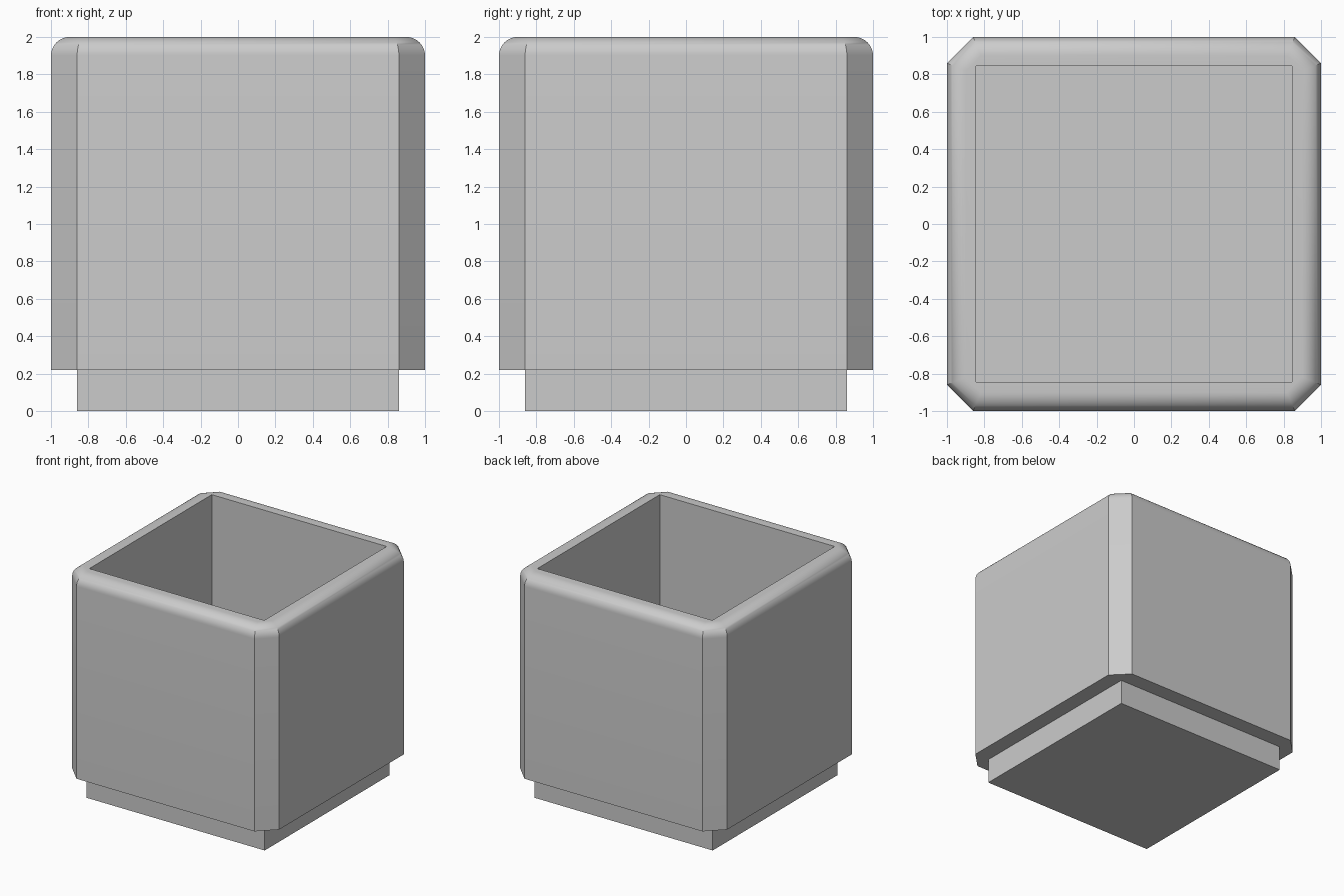
import bpy, bmesh, math

old = bpy.data.objects.get("Cube")
if old:
    bpy.data.objects.remove(old, do_unlink=True)

HALF, CHAMFER, RIM = 1.0, 0.14, 0.1      # outer half width, corner cut, rim radius
FOOT, INNER = 0.86, 0.845                # half widths of foot and cavity
FOOT_TOP, FLOOR, TOP = 0.22, 0.02, 2.0

grey = bpy.data.materials.new("plain grey")
grey.use_nodes = True
colour = (0.6, 0.6, 0.6, 1)
grey.diffuse_color = colour
grey.node_tree.nodes["Principled BSDF"].inputs["Base Color"].default_value = colour

bm = bmesh.new()


def turned(points, z):
    """Repeat the points of one corner around the four corners."""
    ring = []
    for x, y in points:
        assert x > 0 and y > 0
    for i in range(4):
        for x, y in points:
            for _ in range(i):
                x, y = -y, x
            ring.append(bm.verts.new((x, y, z)))
    return ring


def octagon(inset, z):
    a = HALF - inset
    b = HALF - CHAMFER - inset * math.tan(math.pi / 8)
    return turned([(a, b), (b, a)], z)


def square(half, z):
    return turned([(half, half)], z)


def loft(a, b):
    n = len(a)
    for i in range(n):
        j = (i + 1) % n
        bm.faces.new((a[i], a[j], b[j], b[i]))


def cap_to_square(octa, sq):
    """Flat band between the cut-corner outline and a square."""
    for i in range(4):
        j = (i + 1) % 4
        bm.faces.new((octa[2 * i], octa[2 * i + 1], sq[i]))
        bm.faces.new((octa[2 * i + 1], octa[2 * j], sq[j], sq[i]))


# Outer walls and rounded rim
walls = [octagon(0, FOOT_TOP)]
steps = 10
for s in range(steps + 1):
    t = math.pi / 2 * s / steps
    walls.append(octagon(RIM * (1 - math.cos(t)), TOP - RIM + RIM * math.sin(t)))
for lower, upper in zip(walls, walls[1:]):
    loft(lower, upper)

# Open cavity with its floor
mouth, floor = square(INNER, TOP), square(INNER, FLOOR)
cap_to_square(walls[-1], mouth)
loft(mouth, floor)
bm.faces.new(floor)

# Recessed square foot
foot_top, foot_bottom = square(FOOT, FOOT_TOP), square(FOOT, 0)
cap_to_square(walls[0], foot_top)
loft(foot_top, foot_bottom)
bm.faces.new(foot_bottom)

bmesh.ops.recalc_face_normals(bm, faces=bm.faces)
mesh = bpy.data.meshes.new("planter_box")
bm.to_mesh(mesh)
bm.free()
mesh.materials.append(grey)
planter = bpy.data.objects.new("planter_box", mesh)
bpy.context.collection.objects.link(planter)

# Smooth rim, crisp corners
bpy.ops.object.select_all(action="DESELECT")
planter.select_set(True)
bpy.context.view_layer.objects.active = planter
bpy.ops.object.shade_smooth_by_angle(angle=math.radians(30))
